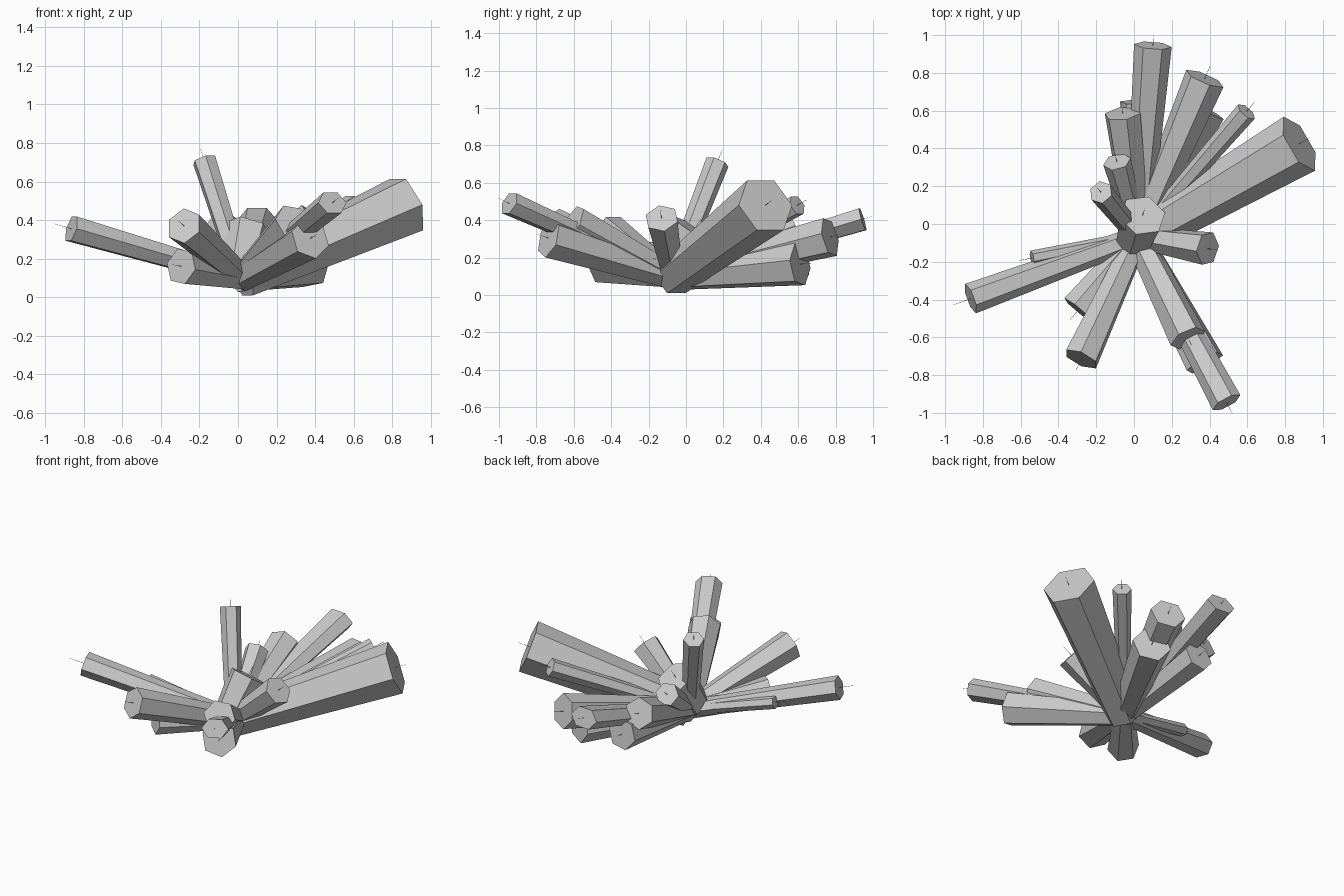
import bpy, bmesh, math
from mathutils import Vector

if "Cube" in bpy.data.objects:
    bpy.data.objects.remove(bpy.data.objects["Cube"])

# common root of the crystal cluster
ROOT = Vector((0.02, -0.07, 0.10))


def crystal(name, tip, r, twist=0, base=0.65, flat=1.0, spike=0.07, root=ROOT):
    """Six-sided prism that flares outward, with a hair-thin needle on its end."""
    tip = Vector(tip)
    axis = (tip - root).normalized()
    side = axis.cross(Vector((0, 0, 1))).normalized()
    up = side.cross(axis) * flat
    bm = bmesh.new()

    def ring(centre, radius):
        out = []
        for k in range(6):
            a = math.radians(60 * k + twist)
            out.append(bm.verts.new(centre + radius * (math.cos(a) * side + math.sin(a) * up)))
        return out

    rings = [ring(root, r * base), ring(tip, r),
             ring(tip, 0.0015), ring(tip + axis * spike, 0.0008)]
    for a, b in zip(rings, rings[1:]):
        for k in range(6):
            j = (k + 1) % 6
            bm.faces.new((a[k], a[j], b[j], b[k]))
    bm.faces.new(rings[0][::-1])
    bm.faces.new(rings[-1])
    bmesh.ops.recalc_face_normals(bm, faces=bm.faces)
    me = bpy.data.meshes.new(name)
    bm.to_mesh(me)
    bm.free()
    bpy.context.collection.objects.link(bpy.data.objects.new(name, me))


# crystals pointing to the back
crystal("back_crystal", (0.10, 0.945, 0.405), 0.10, 0, flat=0.7, spike=0.055)
crystal("back_right_crystal", (0.375, 0.77, 0.31), 0.11, 10)
crystal("back_right_thin_crystal", (0.595, 0.595, 0.48), 0.058)
crystal("back_right_low_crystal", (0.37, 0.61, 0.165), 0.12, 10)
crystal("back_left_crystal", (-0.06, 0.585, 0.34), 0.10, 20)
crystal("back_left_low_crystal", (0.025, 0.645, 0.20), 0.10, 10)
crystal("back_short_crystal", (-0.09, 0.33, 0.38), 0.075)

# crystals pointing right
crystal("large_right_crystal", (0.875, 0.425, 0.48), 0.165, 0, 0.68)
crystal("short_right_crystal", (0.39, -0.13, 0.41), 0.092, 15)

# crystals pointing to the front
crystal("front_long_crystal", (0.49, -0.945, 0.49), 0.083, 0, flat=0.8)
crystal("front_large_crystal", (0.375, -0.735, 0.305), 0.11, 20)
crystal("front_upper_crystal", (0.285, -0.605, 0.39), 0.10, 10, 0.7)
crystal("front_left_crystal", (-0.28, -0.715, 0.37), 0.098, 20)
crystal("front_left_low_crystal", (-0.295, -0.455, 0.16), 0.098, 10)

# crystals pointing left
crystal("left_long_crystal", (-0.865, -0.395, 0.355), 0.083, 0, 0.7, 0.9, 0.1)
crystal("left_thin_crystal", (-0.54, -0.18, 0.25), 0.04, base=0.9)

# upright crystals
crystal("tall_crystal", (-0.175, 0.168, 0.71), 0.064, 0, 0.8)
crystal("centre_crystal", (0.045, 0.045, 0.35), 0.125, 30, 0.8,
        root=Vector((0.0, -0.09, 0.13)))
